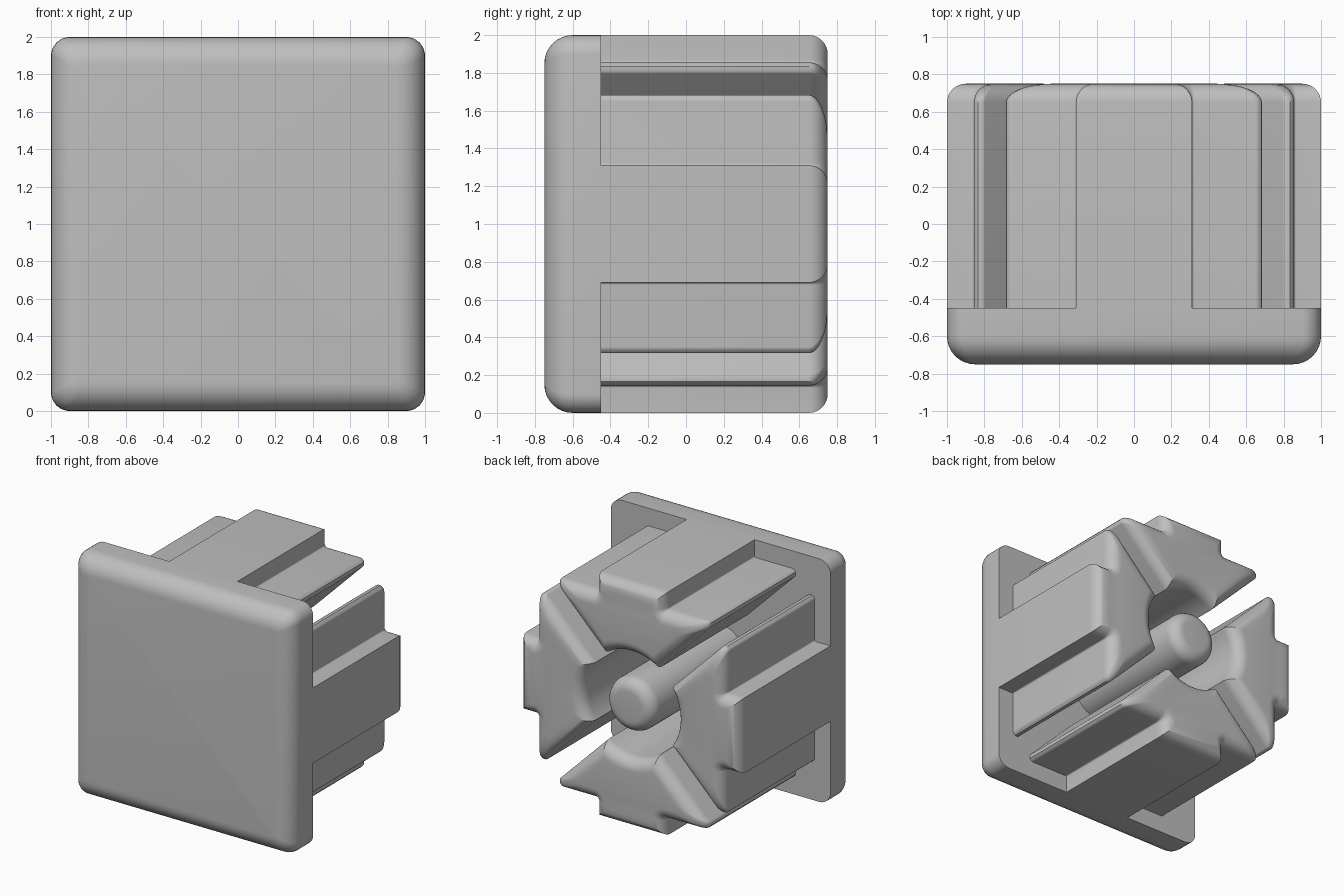
import bpy, bmesh
from math import sin, cos, pi, sqrt, tan, radians
from mathutils import Vector, Matrix

cube = bpy.data.objects.get("Cube")
if cube:
    bpy.data.objects.remove(cube, do_unlink=True)

grey = bpy.data.materials.new("plain_grey")
grey.use_nodes = True
colour = (0.52, 0.52, 0.52, 1)
grey.diffuse_color = colour
grey.node_tree.nodes["Principled BSDF"].inputs["Base Color"].default_value = colour

PLATE_BACK, REAR, STEPS = -0.45, 0.75, 8


def round_corner(before, p, after, radius, n=6):
    """Arc replacing the corner p of an outline."""
    u, v = (before - p).normalized(), (after - p).normalized()
    half = u.angle(v) / 2
    t = radius / tan(half)
    centre = p + (u + v).normalized() * radius / sin(half)
    a, b = p + u * t - centre, p + v * t - centre
    return [centre + a.lerp(b, k / n).normalized() * radius for k in range(n + 1)]


def loft(name, layers, turn=0.0):
    """Skin equal-length (x, z) outlines along y, with closed ends."""
    bm = bmesh.new()
    rings = [[bm.verts.new((p.x, y, p.y)) for p in pts] for y, pts in layers]
    for a, b in zip(rings, rings[1:]):
        for i in range(len(a)):
            j = (i + 1) % len(a)
            bm.faces.new((a[i], a[j], b[j], b[i]))
    bm.faces.new(rings[0])
    bm.faces.new(rings[-1])
    bmesh.ops.recalc_face_normals(bm, faces=bm.faces)
    place = Matrix.Translation((0, 0, 1)) @ Matrix.Rotation(turn, 4, 'Y')
    bmesh.ops.transform(bm, matrix=place, verts=bm.verts)
    for f in bm.faces:
        f.smooth = True
    mesh = bpy.data.meshes.new(name)
    bm.to_mesh(mesh)
    bm.free()
    mesh.set_sharp_from_angle(angle=radians(32))
    mesh.materials.append(grey)
    obj = bpy.data.objects.new(name, mesh)
    bpy.context.collection.objects.link(obj)
    return obj


def filleted(outline, start, end, radius):
    """Layers from start to end, the end rim rounded by shrinking the outline."""
    way = 1 if end > start else -1
    layers = [(start, outline(0))]
    for k in range(STEPS + 1):
        t = pi / 2 * k / STEPS
        layers.append((end - way * radius * (1 - sin(t)), outline(radius * (1 - cos(t)))))
    return layers


def plate_outline(inset):
    s = 1 - inset
    c = [Vector(p) for p in ((s, s), (-s, s), (-s, -s), (s, -s))]
    pts = []
    for i in range(4):
        pts += round_corner(c[i - 1], c[i], c[(i + 1) % 4], 0.1 - inset / 2)
    return pts


def pin_outline(inset):
    r = 0.22 - inset
    return [Vector((r * cos(a * pi / 24), r * sin(a * pi / 24))) for a in range(48)]


def jaw_outline(inset):
    """Stepped block with thin wings, slanted sides and a round inner hollow."""
    top, wing = 1 - inset, 0.855 - inset
    gap, hollow = 0.12 + inset * sqrt(2), 0.43 + inset
    corner = Vector((0.31 - inset, top))
    step = Vector((0.31 - inset, wing))
    tip = Vector((wing - gap, wing))
    x = (sqrt(2 * hollow ** 2 - gap ** 2) - gap) / 2
    inner = Vector((x, x + gap))
    half = [corner]
    half += round_corner(corner, step, tip, 0.012 + inset)
    half += round_corner(step, tip, inner, 0.035)
    mid = Vector((0, hollow))
    half += [inner.lerp(mid, k / 8).normalized() * hollow for k in range(8)]
    mirrored = [Vector((-p.x, p.y)) for p in reversed(half)]
    return half + [mid] + mirrored


# Square cover plate with a rounded front rim
loft("cover_plate", filleted(plate_outline, PLATE_BACK, -REAR, 0.15))

# Central pin
loft("centre_pin", filleted(pin_outline, PLATE_BACK, REAR, 0.1))

# Four gripping jaws around the pin
for i, side in enumerate(("top", "left", "bottom", "right")):
    loft(side + "_jaw", filleted(jaw_outline, PLATE_BACK, REAR, 0.1), i * pi / 2)
